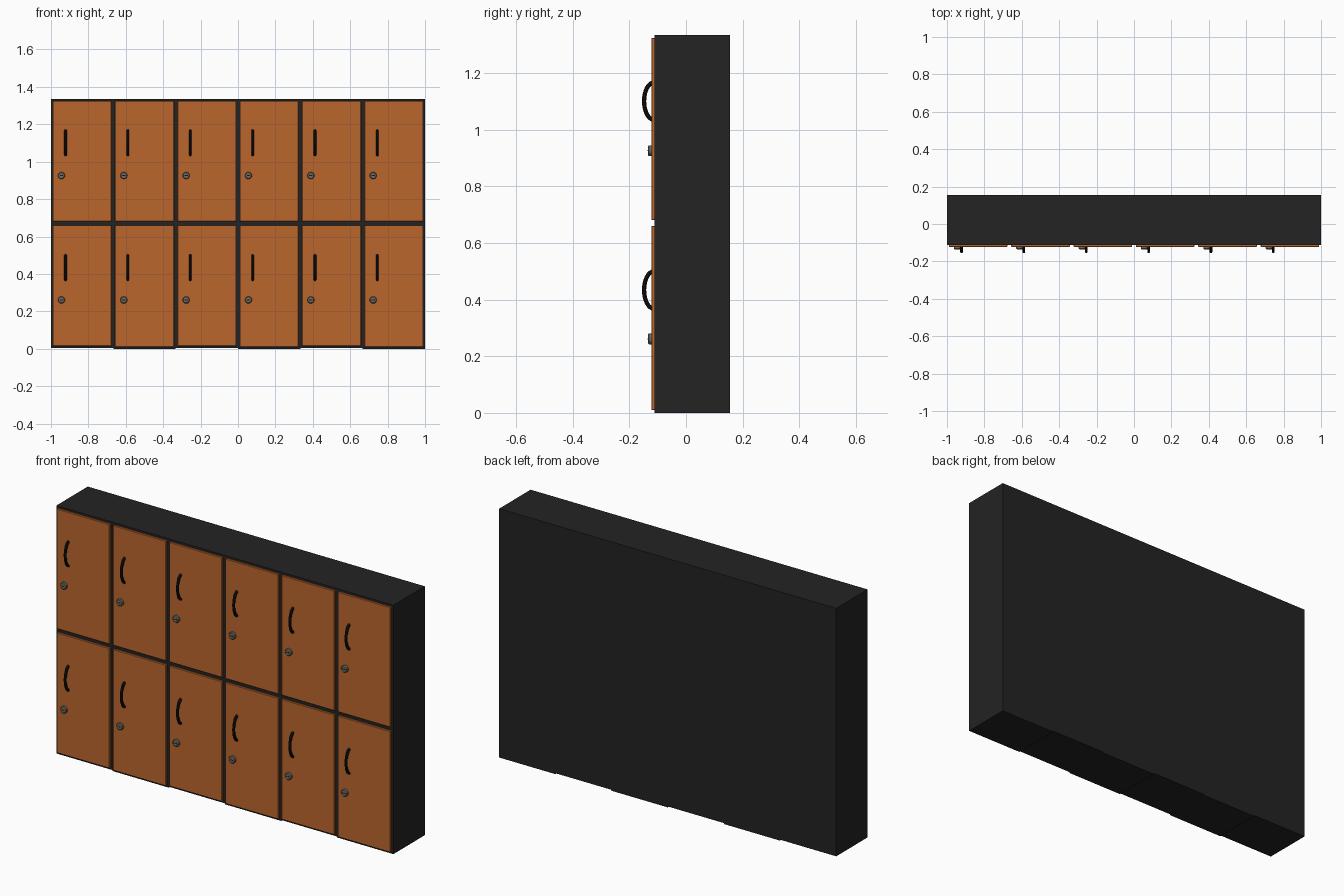
import bpy, bmesh, math
from mathutils import Vector, Matrix

if "Cube" in bpy.data.objects:
    bpy.data.objects.remove(bpy.data.objects["Cube"])


def mat(name, rgb):
    m = bpy.data.materials.new(name)
    m.diffuse_color = (*rgb, 1)
    m.use_nodes = True
    m.node_tree.nodes["Principled BSDF"].inputs["Base Color"].default_value = m.diffuse_color
    return m


CHARCOAL = mat("charcoal", (0.0168, 0.0168, 0.017))
ORANGE = mat("orange wood", (0.50, 0.133, 0.027))
BLACK = mat("black", (0.008, 0.008, 0.008))
METAL = mat("lock metal", (0.17, 0.155, 0.125))


def finish(name, bm, material, smooth=False):
    bmesh.ops.recalc_face_normals(bm, faces=bm.faces)
    me = bpy.data.meshes.new(name)
    bm.to_mesh(me)
    bm.free()
    me.materials.append(material)
    ob = bpy.data.objects.new(name, me)
    bpy.context.collection.objects.link(ob)
    if smooth:
        bpy.context.view_layer.objects.active = ob
        ob.select_set(True)
        bpy.ops.object.shade_smooth_by_angle(angle=math.radians(35))
        ob.select_set(False)
    return ob


def box(name, lo, hi, material, bevel=0):
    bm = bmesh.new()
    lo, hi = Vector(lo), Vector(hi)
    m = Matrix.Translation((lo + hi) / 2) @ Matrix.Diagonal((*(hi - lo), 1))
    bmesh.ops.create_cube(bm, size=1, matrix=m)
    if bevel:
        bmesh.ops.bevel(bm, geom=bm.edges[:], offset=bevel, segments=1, affect='EDGES')
    return finish(name, bm, material)


def loft(name, rings, material):
    """Skin a list of closed rings and cap both ends."""
    bm = bmesh.new()
    vs = [[bm.verts.new(p) for p in r] for r in rings]
    n = len(vs[0])
    for a, b in zip(vs, vs[1:]):
        for i in range(n):
            bm.faces.new((a[i], a[(i + 1) % n], b[(i + 1) % n], b[i]))
    bm.faces.new(vs[0])
    bm.faces.new(vs[-1])
    return finish(name, bm, material, True)


def handle(x, z):
    # bowed pull: round bar swept along half an ellipse
    r, rings = 0.0075, []
    for i in range(17):
        t = math.pi * i / 16
        c = Vector((x, -0.113 - 0.035 * math.sin(t), z + 0.066 * math.cos(t)))
        nrm = Vector((0, -math.sin(t) / 0.035, math.cos(t) / 0.066)).normalized()
        rings.append([c + r * (math.cos(a) * nrm + math.sin(a) * Vector((1, 0, 0)))
                      for a in (k * math.tau / 10 for k in range(10))])
    loft("handle", rings, BLACK)


def lock(x, z):
    # chamfered round cylinder with a key slot
    prof = [(-0.115, 0.019), (-0.131, 0.019), (-0.135, 0.015)]
    loft("lock", [[Vector((x + r * math.cos(a), y, z + r * math.sin(a)))
                   for a in (k * math.tau / 20 for k in range(20))]
                  for y, r in prof], METAL)
    box("key_slot", (x - 0.009, -0.136, z - 0.0018), (x + 0.009, -0.134, z + 0.0018), BLACK)


PITCH = 1 / 3
for c in range(6):
    x0 = -1 + c * PITCH
    lift = 0.005 if c % 2 == 0 else 0      # every other column sits slightly higher
    box("locker_column", (x0, -0.111, lift), (x0 + PITCH, 0.155, 1.335), CHARCOAL)
    for row in range(2):
        z0 = (0.010 + lift, 0.681)[row]
        z1 = (0.660, 1.324)[row]
        box("door", (x0 + 0.010, -0.122, z0), (x0 + PITCH - 0.010, -0.109, z1),
            ORANGE, 0.002)
        handle(x0 + 0.078, 0.434 + 0.667 * row)
        lock(x0 + 0.056, 0.261 + 0.665 * row)
